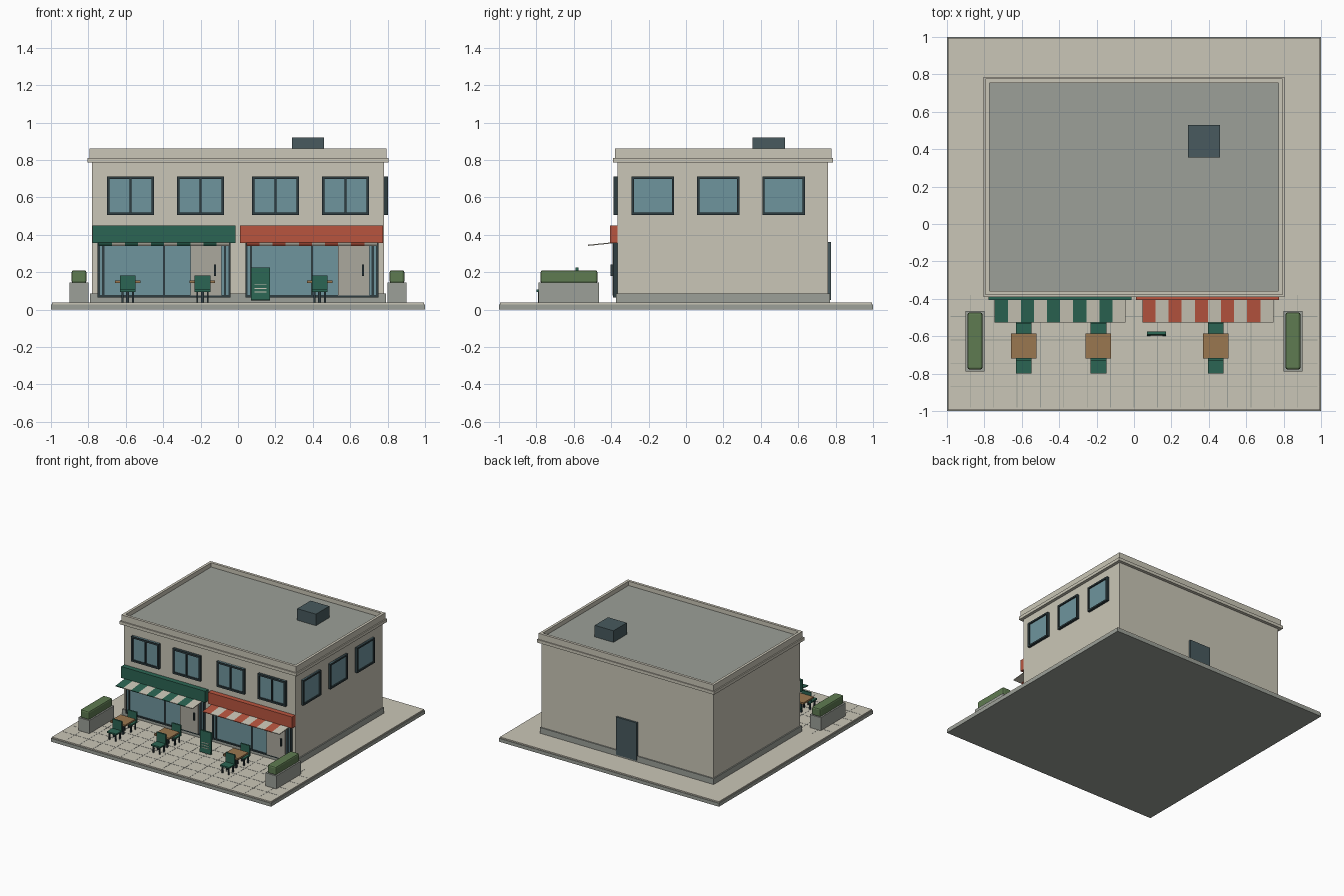
import bpy, bmesh
from mathutils import Matrix

cube = bpy.data.objects.get("Cube")
if cube:
    bpy.data.objects.remove(cube, do_unlink=True)


def material(name, code):
    """Flat material from an sRGB hex code."""
    def lin(v):
        return v / 12.92 if v <= 0.04045 else ((v + 0.055) / 1.055) ** 2.4
    rgb = [lin(int(code[i:i + 2], 16) / 255) for i in (0, 2, 4)]
    m = bpy.data.materials.new(name)
    m.use_nodes = True
    m.diffuse_color = (*rgb, 1)
    node = m.node_tree.nodes["Principled BSDF"]
    node.inputs["Base Color"].default_value = (*rgb, 1)
    node.inputs["Roughness"].default_value = 0.8
    return m


CREAM = material("cream plaster", "CAC6B7")
GREY = material("concrete grey", "9CA098")
DOOR = material("door grey", "ABA89E")
GLASS = material("window glass", "6F959E")
DARK = material("dark metal", "2E3D41")
UNIT = material("slate", "485A5E")
GREEN = material("shop green", "2B6553")
RED = material("shop red", "B9553F")
LEAF = material("hedge green", "5F7B51")
WOOD = material("table wood", "9A7750")


def parts(name, boxes, mat, bevel=0, tilt=None):
    """One object from boxes given as (x0, x1, y0, y1, z0, z1)."""
    bm = bmesh.new()
    for x0, x1, y0, y1, z0, z1 in boxes:
        mtx = Matrix.Translation(((x0 + x1) / 2, (y0 + y1) / 2, (z0 + z1) / 2))
        bmesh.ops.create_cube(bm, size=1, matrix=mtx @ Matrix.Diagonal((x1 - x0, y1 - y0, z1 - z0, 1)))
    if tilt:
        pivot, angle = tilt
        bmesh.ops.rotate(bm, verts=bm.verts, cent=pivot, matrix=Matrix.Rotation(angle, 3, 'X'))
    me = bpy.data.meshes.new(name)
    bm.to_mesh(me)
    bm.free()
    me.materials.append(mat)
    ob = bpy.data.objects.new(name, me)
    bpy.context.collection.objects.link(ob)
    if bevel:
        mod = ob.modifiers.new("Bevel", 'BEVEL')
        mod.width, mod.segments = bevel, 2
    return ob


def ring(x0, x1, y0, y1, z0, z1, t):
    """Four boxes forming a rectangular wall in plan."""
    return [(x0, x1, y0, y0 + t, z0, z1), (x0, x1, y1 - t, y1, z0, z1),
            (x0, x0 + t, y0 + t, y1 - t, z0, z1), (x1 - t, x1, y0 + t, y1 - t, z0, z1)]


# Ground slab and paving joints
TOP = 0.038
parts("ground_base", [(-1, 1, -1, 1, 0, 0.028)], GREY)
parts("paving", [(-0.995, 0.995, -0.995, 0.995, 0.028, TOP)], CREAM)
joints = [(-0.98, 0.98, y - 0.002, y + 0.002, TOP, TOP + 0.001) for y in (-0.87, -0.745, -0.62, -0.495)]
joints += [(i / 8 - 0.002, i / 8 + 0.002, -0.98, -0.38, TOP, TOP + 0.001) for i in range(-7, 8)]
parts("paving_joints", joints, GREY)

# Building shell
parts("walls", [(-0.78, 0.78, -0.365, 0.76, TOP, 0.8)], CREAM)
parts("plinth", ring(-0.79, 0.79, -0.375, 0.77, TOP, 0.085, 0.03), GREY)
parts("cornice", [(-0.805, 0.805, -0.39, 0.785, 0.785, 0.81)], CREAM)
parts("parapet", ring(-0.795, 0.795, -0.38, 0.777, 0.81, 0.86, 0.022), CREAM)
parts("roof", [(-0.775, 0.775, -0.36, 0.757, 0.81, 0.825)], GREY)
parts("roof_unit", [(0.29, 0.46, 0.355, 0.528, 0.825, 0.92)], UNIT)
parts("back_door", [(-0.095, 0.095, 0.755, 0.776, 0.05, 0.36)], UNIT)


def bordered(u0, u1, z0, z1, t, extra=()):
    """Frame bars as (u0, u1, z0, z1), with optional uprights."""
    bars = [(u0, u1, z0, z0 + t), (u0, u1, z1 - t, z1), (u0, u0 + t, z0, z1), (u1 - t, u1, z0, z1)]
    return bars + [(u - t / 3, u + t / 3, z0, z1) for u in extra]


# Upper windows
Z0, Z1 = 0.506, 0.712
for n, x in enumerate((-0.575, -0.2, 0.2, 0.575)):
    bars = bordered(x - 0.126, x + 0.126, Z0, Z1, 0.014, [x])
    parts(f"front_window_frame_{n}", [(a, b, -0.388, -0.36, c, d) for a, b, c, d in bars], DARK)
    parts(f"front_window_glass_{n}", [(x - 0.12, x + 0.12, -0.376, -0.36, Z0, Z1)], GLASS)
for n, y in enumerate((-0.177, 0.172, 0.522)):
    bars = bordered(y - 0.114, y + 0.114, Z0, Z1, 0.013)
    parts(f"side_window_frame_{n}", [(0.775, 0.801, a, b, c, d) for a, b, c, d in bars], DARK)
    parts(f"side_window_glass_{n}", [(0.775, 0.79, y - 0.11, y + 0.11, Z0, Z1)], GLASS)

# Two shopfronts with sign boards and striped awnings
for side, x, mat in (("left_hand", -0.395, GREEN), ("right_hand", 0.395, RED)):
    parts(side + "_shop_glass", [(x - 0.355, x + 0.355, -0.383, -0.36, 0.068, 0.37)], GLASS)
    ups = [(x + u - 0.006, x + u + 0.006, -0.39, -0.36, 0.068, 0.37)
           for u in (-0.35, -0.325, 0, 0.325, 0.35)]
    rails = [(x - 0.355, x + 0.355, -0.39, -0.36, z, z + 0.012) for z in (0.065, 0.36)]
    parts(side + "_shop_frame", ups + rails, DARK)
    parts(side + "_shop_door", [(x + 0.14, x + 0.308, -0.392, -0.37, 0.075, 0.355)], DOOR)
    parts(side + "_door_handle", [(x + 0.268, x + 0.278, -0.404, -0.39, 0.18, 0.24)], DARK)
    parts(side + "_sign_board", [(x - 0.383, x + 0.381, -0.406, -0.36, 0.356, 0.45)], mat)
    stripes = [(x - 0.35 + i * 0.07, x - 0.28 + i * 0.07, -0.526, -0.38, 0.355, 0.361) for i in range(10)]
    tilt = ((0, -0.38, 0.36), 0.1)
    parts(side + "_awning_colour", stripes[::2], mat, tilt=tilt)
    parts(side + "_awning_cream", stripes[1::2], CREAM, tilt=tilt)

# Planters with clipped hedges
for side, s in (("left", 1), ("right", -1)):
    x = s * 0.85
    parts(side + "_planter", [(x - 0.05, x + 0.05, -0.788, -0.465, TOP, 0.145)], GREY)
    parts(side + "_hedge", [(x - 0.04, x + 0.04, -0.778, -0.473, 0.14, 0.21)], LEAF, bevel=0.012)


def chair(name, x, y):
    parts(name + "_seat", [(x - 0.042, x + 0.042, y - 0.042, y + 0.04, 0.094, 0.106)], GREEN)
    parts(name + "_back", [(x - 0.042, x + 0.042, y + 0.028, y + 0.04, 0.1, 0.182)], GREEN)
    parts(name + "_legs", [(x + a - 0.005, x + a + 0.005, y + b - 0.005, y + b + 0.005, TOP, 0.096)
                           for a in (-0.028, 0.028) for b in (-0.028, 0.028)], DARK)


# Cafe tables, each with two chairs
for n, x in enumerate((-0.59, -0.19, 0.437)):
    parts(f"table_top_{n}", [(x - 0.068, x + 0.068, -0.72, -0.585, 0.142, 0.156)], WOOD)
    parts(f"table_post_{n}", [(x - 0.008, x + 0.008, -0.66, -0.644, TOP, 0.145)], DARK)
    chair(f"rear_chair_{n}", x, -0.56)
    chair(f"front_chair_{n}", x, -0.757)

# Leaning menu board with chalk lines
lean = ((0.12, -0.59, TOP), -0.04)
parts("menu_board", [(0.07, 0.17, -0.598, -0.582, 0.05, 0.226)], GREEN, tilt=lean)
parts("menu_lines", [(0.088, 0.152, -0.601, -0.597, z, z + 0.005) for z in (0.09, 0.11, 0.13)], CREAM, tilt=lean)
